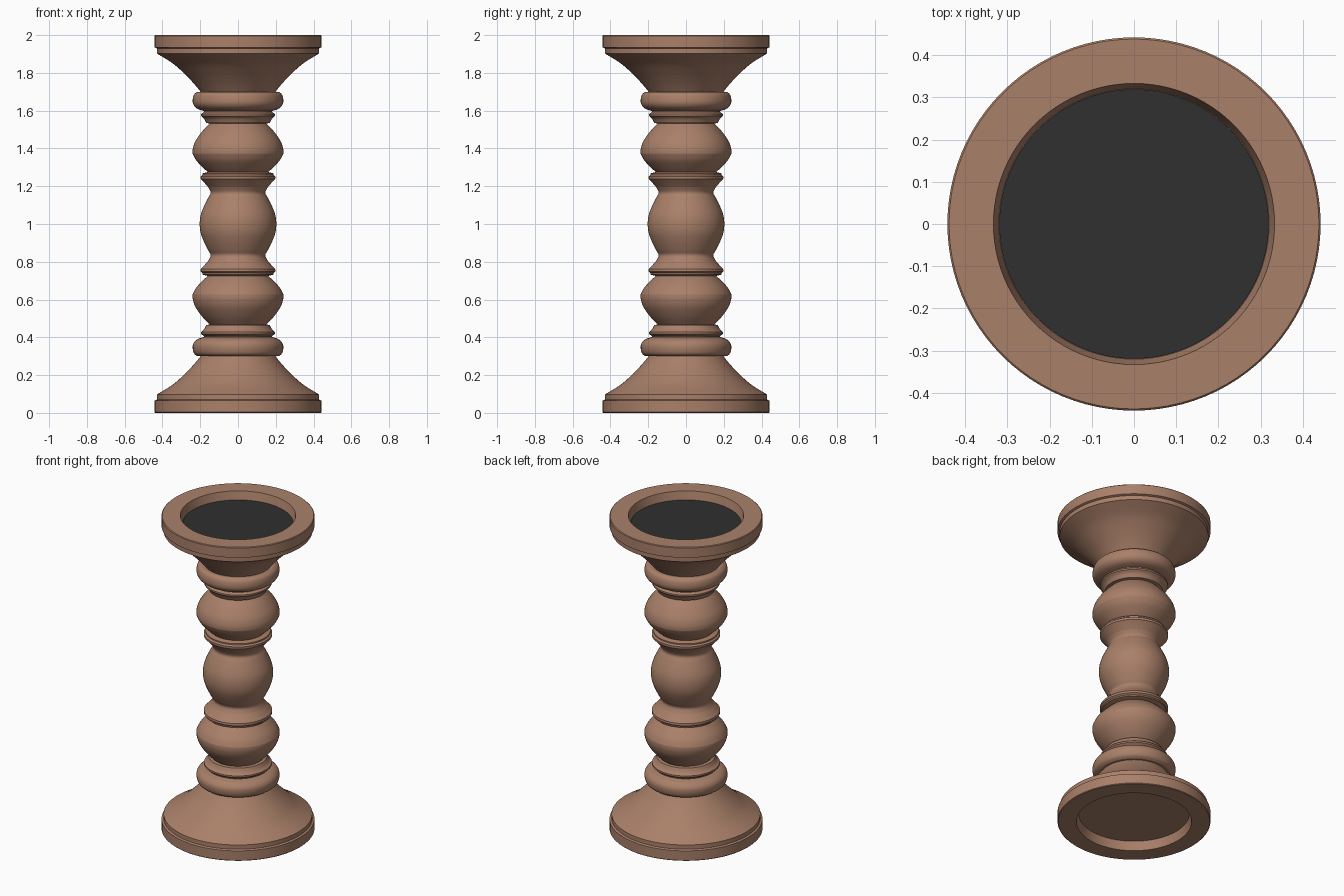
import bpy, bmesh, math

if "Cube" in bpy.data.objects:
    bpy.data.objects.remove(bpy.data.objects["Cube"])

SEGMENTS = 96


def material(name, color):
    m = bpy.data.materials.new(name)
    m.diffuse_color = (*color, 1.0)
    m.use_nodes = True
    m.node_tree.nodes["Principled BSDF"].inputs["Base Color"].default_value = m.diffuse_color
    return m


wood = material("warm brown wood", (0.40, 0.216, 0.142))
black = material("black felt", (0.029, 0.029, 0.029))


def smooth_curve(pts, steps=5):
    """Catmull-Rom curve through the (radius, height) points."""
    if len(pts) < 3:
        return list(pts)
    ext = [pts[0]] + list(pts) + [pts[-1]]
    out = []
    for a, b, c, d in zip(ext, ext[1:], ext[2:], ext[3:]):
        for i in range(steps):
            t = i / steps
            out.append(tuple(0.5 * (2 * q + (r - p) * t + (2 * p - 5 * q + 4 * r - s) * t * t
                                    + (3 * q - p - 3 * r + s) * t ** 3)
                             for p, q, r, s in zip(a, b, c, d)))
    return out + [pts[-1]]


def lathe(name, runs, mat=wood):
    """Turn curved runs around z; the joints between runs stay sharp."""
    profile = []
    for run in runs:
        for p in smooth_curve(run):
            if not profile or math.dist(p, profile[-1]) > 1e-5:
                profile.append(p)
    bm = bmesh.new()
    rings = []
    for r, z in profile:
        if r < 1e-6:
            rings.append([bm.verts.new((0, 0, z))] * SEGMENTS)
        else:
            rings.append([bm.verts.new((r * math.cos(2 * math.pi * i / SEGMENTS),
                                        r * math.sin(2 * math.pi * i / SEGMENTS), z))
                          for i in range(SEGMENTS)])
    for a, b in zip(rings, rings[1:]):
        for i in range(SEGMENTS):
            j = (i + 1) % SEGMENTS
            bm.faces.new(dict.fromkeys((a[i], b[i], b[j], a[j])))
    # profiles that run upward need their winding flipped to face outward
    bmesh.ops.recalc_face_normals(bm, faces=bm.faces)
    bm.faces.ensure_lookup_table()
    outer = max(bm.faces, key=lambda f: f.calc_center_median().xy.length * abs(f.normal.xy.length))
    if outer.normal.xy.dot(outer.calc_center_median().xy) < 0:
        bmesh.ops.reverse_faces(bm, faces=bm.faces)
    mesh = bpy.data.meshes.new(name)
    bm.to_mesh(mesh)
    bm.free()
    mesh.materials.append(mat)
    ob = bpy.data.objects.new(name, mesh)
    bpy.context.collection.objects.link(ob)
    bpy.ops.object.select_all(action='DESELECT')
    ob.select_set(True)
    bpy.context.view_layer.objects.active = ob
    bpy.ops.object.shade_smooth_by_angle(angle=math.radians(28))
    return ob


# Upper half of the turning, as (radius, height) runs from top to middle
parts = {
    # dished plate with stepped rim
    "plate": [[(0, 1.945), (0.32, 1.945)], [(0.32, 1.945), (0.333, 2.0)],
              [(0.333, 2.0), (0.438, 2.0)], [(0.438, 2.0), (0.442, 1.996)],
              [(0.442, 1.996), (0.442, 1.935)], [(0.442, 1.935), (0.43, 1.93)],
              [(0.43, 1.93), (0.43, 1.903)], [(0.43, 1.903), (0.42, 1.897)]],
    # concave flare
    "flare": [[(0.42, 1.897), (0.345, 1.85), (0.285, 1.797), (0.235, 1.745), (0.198, 1.70)]],
    # rounded bead
    "bead": [[(0.198, 1.70), (0.215, 1.70)],
             [(0.215, 1.70), (0.233, 1.685), (0.24, 1.655), (0.235, 1.63),
              (0.215, 1.61), (0.18, 1.598)]],
    # thin collar
    "collar": [[(0.18, 1.598), (0.182, 1.592)], [(0.182, 1.592), (0.196, 1.582)],
               [(0.196, 1.582), (0.196, 1.572)],
               [(0.196, 1.572), (0.180, 1.558), (0.168, 1.535)], [(0.168, 1.535), (0.15, 1.532)]],
    # bulb with a crease on its widest line
    "bulb": [[(0.15, 1.532), (0.19, 1.49), (0.225, 1.44), (0.239, 1.40), (0.24, 1.372)],
             [(0.24, 1.372), (0.222, 1.338), (0.19, 1.303), (0.16, 1.275)]],
    # sharp ring
    "ring": [[(0.16, 1.275), (0.188, 1.268)], [(0.188, 1.268), (0.188, 1.260)],
             [(0.188, 1.260), (0.198, 1.252)], [(0.198, 1.252), (0.197, 1.238)],
             [(0.197, 1.238), (0.178, 1.218), (0.158, 1.195)]],
}

for name, runs in parts.items():
    lathe("upper_" + name, runs)
    lathe("lower_" + name, [[(r, 2.0 - z) for r, z in run] for run in runs])

# Round middle with a narrow neck at each end
half = [(0.158, 1.195), (0.145, 1.165), (0.16, 1.135), (0.182, 1.09), (0.198, 1.045)]
lathe("middle_ball", [half + [(0.203, 1.0)] + [(r, 2.0 - z) for r, z in reversed(half)]])

# Dark pad lying in the upper dish
lathe("candle_pad", [[(0, 1.949), (0.319, 1.949)], [(0.319, 1.949), (0.319, 1.944)]], black)
